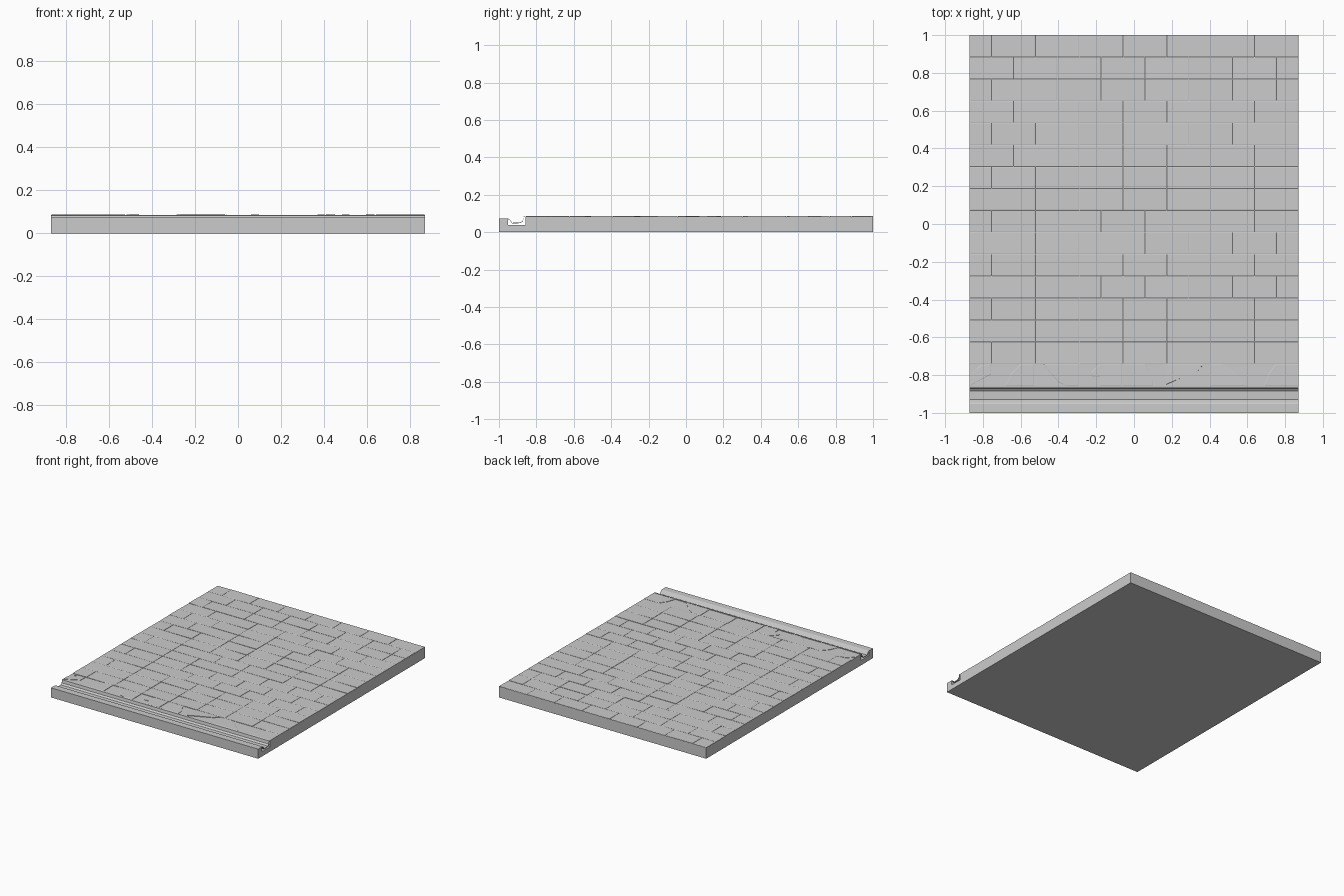
import bpy, bmesh, random

if "Cube" in bpy.data.objects:
    bpy.data.objects.remove(bpy.data.objects["Cube"])

random.seed(4)
HALF = 0.87
CELL = 0.116
COLS, ROWS = 15, 16


def make_object(name, bm):
    bmesh.ops.recalc_face_normals(bm, faces=bm.faces)
    mesh = bpy.data.meshes.new(name)
    bm.to_mesh(mesh)
    bm.free()
    ob = bpy.data.objects.new(name, mesh)
    bpy.context.collection.objects.link(ob)
    return ob


def extrude_profile(name, profile):
    """Extrude a closed (y, z) outline across the full width."""
    bm = bmesh.new()
    face = bm.faces.new([bm.verts.new((-HALF, y, z)) for y, z in profile])
    new = bmesh.ops.extrude_face_region(bm, geom=[face])["geom"]
    verts = [g for g in new if isinstance(g, bmesh.types.BMVert)]
    bmesh.ops.translate(bm, verts=verts, vec=(2 * HALF, 0, 0))
    return make_object(name, bm)


def add_stone(bm, outline, low, high, jitter):
    """Flat stone with slightly uneven corners and a chamfered rim."""
    n = len(outline)
    cx = sum(p[0] for p in outline) / n
    cy = sum(p[1] for p in outline) / n
    rings = []
    zs = [high + random.uniform(-jitter, jitter) for _ in outline]
    for inset, rim in ((0, None), (0, 0.001), (0.003, 0)):
        ring = []
        for (x, y), z in zip(outline, zs):
            dx = inset if x < cx else -inset
            dy = inset if y < cy else -inset
            ring.append(bm.verts.new((x + dx, y + dy, low if rim is None else z - rim)))
        rings.append(ring)
    for a, b in zip(rings, rings[1:]):
        for i in range(n):
            j = (i + 1) % n
            bm.faces.new((a[i], a[j], b[j], b[i]))
    bm.faces.new(rings[-1])


# Ground slab with kerb strip and drain slot
extrude_profile("pavement_slab", [
    (-1, 0), (1, 0), (1, 0.082), (-0.857, 0.082),
    (-0.857, 0.037), (-0.953, 0.037), (-0.953, 0.073), (-1, 0.073)])

# Thin gutter trough hung in the slot
upper = [(-0.953, 0.073), (-0.944, 0.070), (-0.929, 0.050), (-0.885, 0.052),
         (-0.872, 0.062), (-0.868, 0.084), (-0.857, 0.085)]
lower = [(y, z - 0.004) for y, z in reversed(upper)]
extrude_profile("gutter_trough", upper + lower)

# Running courses of paving stones
bm = bmesh.new()
for row in range(ROWS - 1):
    y1 = 1 - row * CELL
    y0 = y1 - CELL
    col = 0
    while col < COLS:
        span = 1 if col == 0 and row % 2 == 0 else random.choice((2, 2, 2, 3))
        end = min(col + span, COLS)
        x0, x1 = -HALF + col * CELL, -HALF + end * CELL
        g = 0.0006
        add_stone(bm, [(x0 + g, y0 + g), (x1 - g, y0 + g),
                       (x1 - g, y1 - g), (x0 + g, y1 - g)], 0.081, 0.0855, 0.0012)
        col = end
make_object("paving_stones", bm)

# Broken stones in the course beside the gutter (x, height fraction of course)
broken = [
    [(-.87, 0), (-.76, .5), (-.76, 1), (-.82, .9), (-.87, .45)],
    [(-.68, 0), (-.53, 0), (-.53, 1), (-.60, 1), (-.65, .55)],
    [(-.40, .15), (-.36, 0), (-.29, 0), (-.29, 1), (-.48, 1)],
    [(-.22, .4), (-.18, .4), (-.18, 0), (-.065, 0), (-.065, 1), (-.18, 1), (-.23, .6)],
    [(-.06, 0), (.10, 0), (.10, .25), (.06, 1), (-.06, 1)],
    [(.17, .05), (.34, .7), (.37, 1), (.17, 1)],
    [(.40, 0), (.60, 0), (.53, .6), (.47, 1), (.40, 1)],
    [(.69, 0), (.87, 0), (.87, 1), (.75, 1), (.71, .5)],
]
bm = bmesh.new()
for shape in broken:
    add_stone(bm, [(x, -0.856 + t * CELL) for x, t in shape], 0.081, 0.0855, 0.0005)
make_object("broken_edge_stones", bm)
